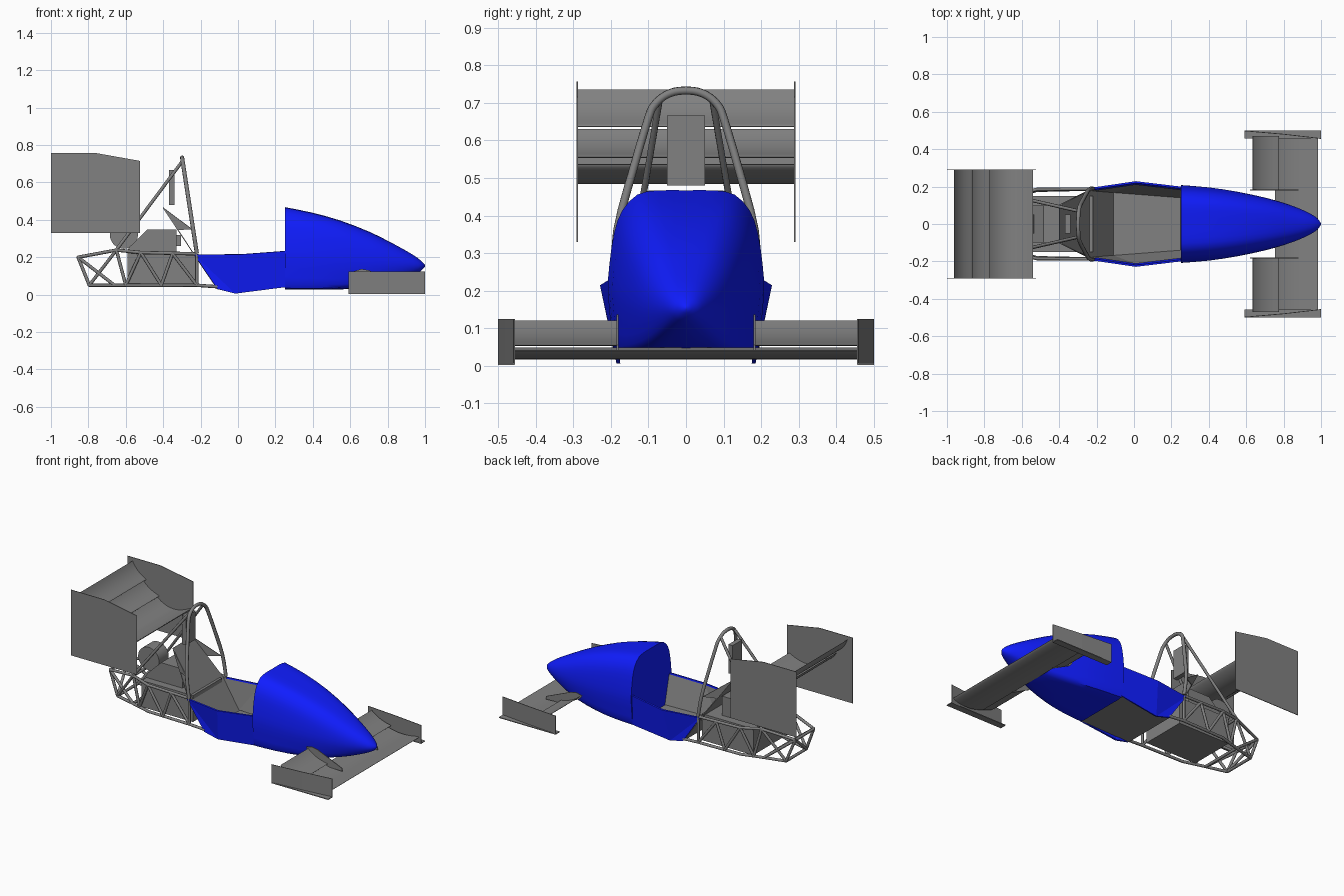
import bpy, bmesh, math
from mathutils import Vector

if "Cube" in bpy.data.objects:
    bpy.data.objects.remove(bpy.data.objects["Cube"])


def material(name, col):
    m = bpy.data.materials.new(name)
    m.diffuse_color = (*col, 1)
    m.use_nodes = True
    m.node_tree.nodes["Principled BSDF"].inputs["Base Color"].default_value = m.diffuse_color
    return m


blue = material("blue_paint", (0.005, 0.012, 1.0))
grey = material("dark_grey", (0.22, 0.22, 0.22))


def mesh_obj(name, verts, faces, mat=grey, smooth=None, thick=0):
    me = bpy.data.meshes.new(name)
    me.from_pydata(verts, [], faces)
    bm = bmesh.new()
    bm.from_mesh(me)
    bmesh.ops.recalc_face_normals(bm, faces=bm.faces)
    bm.to_mesh(me)
    bm.free()
    ob = bpy.data.objects.new(name, me)
    bpy.context.collection.objects.link(ob)
    me.materials.append(mat)
    if thick:
        mod = ob.modifiers.new("thickness", "SOLIDIFY")
        mod.thickness, mod.offset = thick, 0
    if smooth:
        bpy.ops.object.select_all(action="DESELECT")
        ob.select_set(True)
        bpy.context.view_layer.objects.active = ob
        bpy.ops.object.shade_smooth_by_angle(angle=math.radians(smooth))
    return ob


def prism(name, pts, y0, y1, smooth=None):
    """Side profile (x, z) extruded from y0 to y1."""
    n = len(pts)
    verts = [(x, y, z) for y in (y0, y1) for x, z in pts]
    faces = [tuple(range(n)), tuple(range(n, 2 * n))]
    faces += [(i, (i + 1) % n, n + (i + 1) % n, n + i) for i in range(n)]
    return mesh_obj(name, verts, faces, smooth=smooth)


def box(name, x0, x1, y0, y1, z0, z1):
    return prism(name, [(x0, z0), (x1, z0), (x1, z1), (x0, z1)], y0, y1)


def spline(pts, steps=3):
    """Smooth curve through the points."""
    p = [Vector(q) for q in [pts[0], *pts, pts[-1]]]
    out = []
    for a, b, c, d in zip(p, p[1:], p[2:], p[3:]):
        for k in range(steps):
            t = k / steps
            out.append(tuple(.5 * (2 * b + (c - a) * t + (2 * a - 5 * b + 4 * c - d) * t * t
                                   + (3 * b - a - 3 * c + d) * t ** 3)))
    return out + [tuple(pts[-1])]


def aerofoil(name, le, te, thick, camber, y0, y1):
    """Inverted wing section from leading to trailing edge, sagging by camber."""
    le, te = Vector(le), Vector(te)
    d = te - le
    nrm = Vector((d.y, -d.x)).normalized()
    if nrm.y < 0:
        nrm = -nrm
    top, low = [], []
    for i in range(17):
        t = (i / 16) ** 1.5
        h = thick * (2.6 * (math.sqrt(t) - t) + 0.06) / 1.3
        c = le + d * t - nrm * camber * 4 * t * (1 - t)
        top.append(tuple(c + nrm * h / 2))
        low.append(tuple(c - nrm * h / 2))
    return prism(name, top + low[::-1], y0, y1, smooth=40)


def tubes(name, paths, r):
    cu = bpy.data.curves.new(name, "CURVE")
    cu.dimensions = "3D"
    cu.bevel_depth, cu.bevel_resolution, cu.use_fill_caps = r, 2, True
    cu.materials.append(grey)
    for path in paths:
        sp = cu.splines.new("POLY")
        sp.points.add(len(path) - 1)
        for p, co in zip(sp.points, path):
            p.co = (*co, 1)
    ob = bpy.data.objects.new(name, cu)
    bpy.context.collection.objects.link(ob)


# Nose cone: stations (x, half width, bottom, top), blending to an ellipse at the tip
stations = spline([(.25, .208, .03, .467), (.4, .196, .028, .437), (.55, .174, .028, .395),
                   (.7, .142, .038, .337), (.8, .114, .058, .288), (.88, .085, .083, .245),
                   (.94, .057, .107, .21), (.98, .031, .128, .18), (1, .003, .15, .158)], 2)
half = spline([(0, 0), (.5, 0), (.88, .01), (.95, .14), (1, .38), (.98, .55),
               (.92, .74), (.82, .875), (.62, .975), (.36, 1), (0, 1)], 2)
verts = []
for x, w, zb, zt in stations:
    t = ((x - .25) / .75) ** 2
    ring = []
    for i, (a, b) in enumerate(half):
        ang = math.pi * i / (len(half) - 1)
        a = a * (1 - t) + math.sin(ang) * t
        b = b * (1 - t) + (.5 - .5 * math.cos(ang)) * t
        ring.append((x, a * w, zb + b * (zt - zb)))
    verts += ring + [(p[0], -p[1], p[2]) for p in ring[-2:0:-1]]
n = 2 * len(half) - 2
faces = [(k * n + i, k * n + (i + 1) % n, (k + 1) * n + (i + 1) % n, (k + 1) * n + i)
         for k in range(len(stations) - 1) for i in range(n)]
faces += [tuple(range(n)), tuple(range(len(verts) - n, len(verts)))]
mesh_obj("nose_cone", verts, faces, blue, smooth=45)

# Cockpit side panels (blue), inner liners and floor (grey)
top = [(-.235, .188, .215), (.01, .224, .215), (.25, .195, .233)]
bot = [(-.11, .185, .03), (-.015, .18, .006), (.25, .186, .04)]
for s, side in ((1, "left"), (-1, "right")):
    mesh_obj(side + "_cockpit_panel", [(x, s * y, z) for x, y, z in top + bot],
             [(0, 1, 4), (0, 4, 3), (1, 2, 5, 4)], blue, thick=.01)
    mesh_obj(side + "_cockpit_liner",
             [(x, s * (y - .012), z - .006) for x, y, z in top]
             + [(-.11, s * .168, .036), (.25, s * .14, .044)],
             [(0, 1, 3), (1, 2, 4, 3)])
floor = [(-.11, .182, .03), (.25, .184, .04)]
mesh_obj("cockpit_floor", floor + [(x, -y, z) for x, y, z in floor], [(0, 1, 3, 2)], thick=.004)

# Reclined seat back with shoulder flanges, headrest
seat = [(-.11, .18, .03), (-.235, .18, .215), (-.4, .1, .465)]
mesh_obj("seat_back", seat + [(x, -y, z) for x, y, z in seat],
         [(0, 1, 4, 3), (1, 2, 5, 4)], thick=.005)
for s, side in ((1, "left"), (-1, "right")):
    mesh_obj(side + "_seat_flange",
             [(-.4, s * .1, .465), (-.245, s * .178, .35), (-.32, s * .14, .345)],
             [(0, 1, 2)], thick=.005)
box("headrest", -.37, -.34, -.05, .05, .48, .667)

# Engine
box("engine_block", -.59, -.22, -.15, .15, .05, .222)
prism("engine_top", [(-.6, .222), (-.58, .255), (-.485, .347), (-.33, .347), (-.33, .222)],
      -.1, .1)
box("engine_cover_plate", -.33, -.305, -.04, .04, .26, .32)
prism("air_intake", [(-.61 + .075 * math.cos(i * math.pi / 16), .32 + .075 * math.sin(i * math.pi / 16))
                     for i in range(32)], -.05, .05, smooth=40)

# Rear space frame, tapering rearward, mirrored left and right
rear_top, rear_low = (-.855, .095, .2), (-.795, .105, .05)
mid_top, mid_low = (-.65, .15, .238), (-.66, .14, .05)
paths = [
    [rear_top, mid_top, (-.52, .185, .225), (-.22, .187, .218)],
    [rear_low, mid_low, (-.52, .18, .05), (-.22, .187, .05), (-.11, .183, .042)],
    [rear_top, rear_low], [rear_top, mid_low], [mid_top, rear_low],
    [mid_top, (-.6, .158, .05)], [(-.6, .158, .05), (-.52, .185, .225)],
    [(-.52, .185, .225), (-.41, .185, .05)], [(-.41, .185, .05), (-.35, .187, .22)],
    [(-.35, .187, .22), (-.22, .187, .05)], [(-.22, .187, .05), (-.22, .187, .218)],
]
paths += [[(x, -y, z) for x, y, z in p] for p in paths]
for x, y, z in (rear_top, rear_low, mid_top, mid_low):
    paths.append([(x, y, z), (x, -y, z)])
paths.append([rear_top, (rear_low[0], -rear_low[1], rear_low[2])])
tubes("rear_frame", paths, .009)

# Main roll hoop and its rear braces
arch = spline([(.19, .22), (.183, .36), (.14, .525), (.1, .66), (.085, .693), (.06, .717), (.03, .73), (0, .733)])
hoop = [(-.3 + .08 * (.74 - z) / .52, y, z) for y, z in arch]
tubes("roll_hoop", [hoop + [(x, -y, z) for x, y, z in hoop[-2::-1]]], .011)
tubes("roll_hoop_braces", [[(-.3, s * .07, .71), (-.65, s * .15, .24)] for s in (1, -1)], .009)

# Rear wing: three elements between two end plates
for s, side in ((1, "left"), (-1, "right")):
    prism(side + "_rear_end_plate",
          [(-1, .33), (-.525, .33), (-.525, .715), (-.76, .757), (-1, .757)],
          s * .288, s * .292)
aerofoil("rear_wing_main", (-.54, .535), (-.8, .56), .035, .055, -.29, .29)
aerofoil("rear_wing_middle_flap", (-.77, .555), (-.885, .63), .02, .014, -.29, .29)
aerofoil("rear_wing_top_flap", (-.865, .637), (-.962, .735), .018, .014, -.29, .29)

# Front wing: full-width main plane, outer flaps, inner fences, flared end plates on feet
aerofoil("front_wing_main", (.985, .04), (.755, .048), .026, .02, -.46, .46)
for s, side in ((1, "left"), (-1, "right")):
    aerofoil(side + "_front_flap", (.775, .055), (.635, .12), .016, .014, s * .18, s * .47)
    prism(side + "_front_wing_fence",
          [(.64, .1), (.62, .125), (.66, .137), (.7, .13), (.88, .055), (.88, .035), (.76, .04)],
          s * .18, s * .185)
    mesh_obj(side + "_front_end_plate",
             [(x, s * y, z) for z in (.003, .124) for x, y in ((.59, .498), (.8, .48), (1, .457))],
             [(0, 1, 4, 3), (1, 2, 5, 4)], thick=.004)
    box(side + "_front_end_plate_foot", .59, 1, s * .457, s * .5, .002, .007)
